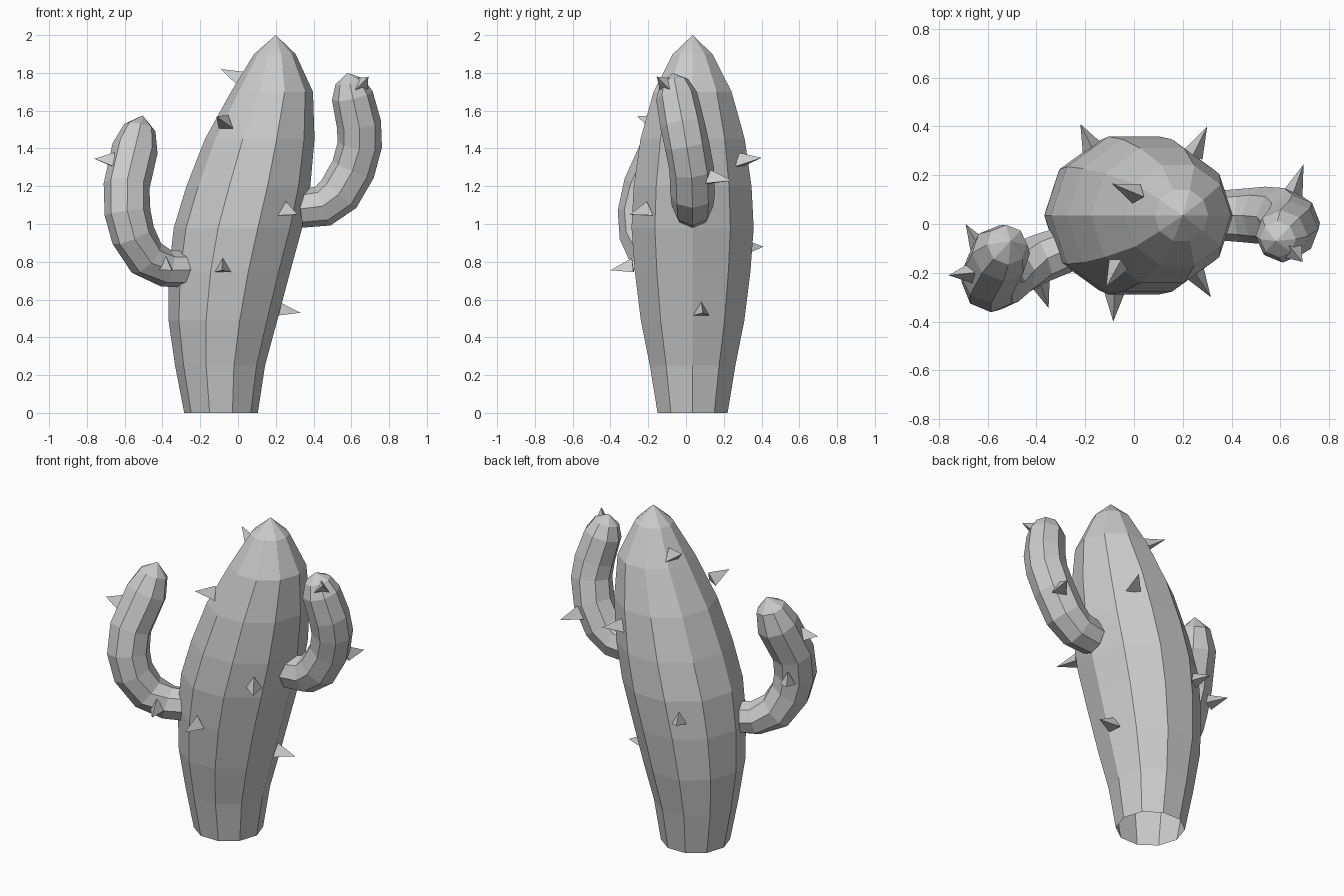
import bpy, bmesh, math
from mathutils import Vector

old = bpy.data.objects.get("Cube")
if old:
    bpy.data.objects.remove(old, do_unlink=True)

GREY = (0.6, 0.6, 0.6, 1)
mat = bpy.data.materials.new("cactus grey")
mat.use_nodes = True
mat.diffuse_color = GREY
mat.node_tree.nodes["Principled BSDF"].inputs["Base Color"].default_value = GREY


def finish(name, bm):
    bmesh.ops.recalc_face_normals(bm, faces=bm.faces)
    mesh = bpy.data.meshes.new(name)
    bm.to_mesh(mesh)
    bm.free()
    mesh.materials.append(mat)
    bpy.context.collection.objects.link(bpy.data.objects.new(name, mesh))


def tube(name, path, sides, upright=False):
    """Faceted tube through (x, y, z, radius) rings; the last point is the tip."""
    bm = bmesh.new()
    points = [Vector(p[:3]) for p in path]
    rings = []
    for i, p in enumerate(path[:-1]):
        along = (points[i + 1] - points[max(i - 1, 0)]).normalized()
        if upright:
            along = Vector((0, 0, 1))
        v = along.cross(Vector((1, 0, 0)) if upright else Vector((0, 1, 0))).normalized()
        u = v.cross(along)
        ring = []
        for k in range(sides):
            a = math.tau * k / sides
            ring.append(bm.verts.new(points[i] + p[3] * (u * math.cos(a) + v * math.sin(a))))
        rings.append(ring)
    tip = bm.verts.new(points[-1])
    for k in range(sides):
        n = (k + 1) % sides
        for low, high in zip(rings, rings[1:]):
            bm.faces.new((low[k], low[n], high[n], high[k]))
        bm.faces.new((rings[-1][k], rings[-1][n], tip))
    finish(name, bm)


def spike(name, base, tip):
    """Three-sided thorn, sunk a little into the surface."""
    base, tip = Vector(base), Vector(tip)
    along = tip - base
    bm = bmesh.new()
    bmesh.ops.create_cone(bm, cap_ends=True, segments=3, radius1=0.05, radius2=0,
                          depth=along.length)
    turn = along.to_track_quat("Z", "Y").to_matrix()
    for v in bm.verts:
        v.co = turn @ v.co + (base + tip) / 2
    finish(name, bm)


# Leaning trunk, open underneath: height, centre x, radius
trunk = [(0, -.09, .195), (.25, -.095, .238), (.49, -.08, .288), (.75, -.045, .322),
         (.98, 0, .34), (1.2, .055, .328), (1.45, .115, .29), (1.7, .18, .217), (1.9, .195, .11),
         (2, .2, 0)]
tube("trunk", [(x, .035, z, r) for z, x, r in trunk], 10, upright=True)

# Curved arms
tube("right_arm", [(-.27, -.1, .76, .095), (-.38, -.14, .765, .1), (-.485, -.19, .82, .11),
                   (-.555, -.235, .94, .118), (-.585, -.24, 1.06, .122),
                   (-.59, -.21, 1.2, .122), (-.545, -.12, 1.4, .122),
                   (-.52, -.085, 1.51, .085), (-.505, -.07, 1.575, 0)], 8)
tube("left_arm", [(.33, .035, 1.08, .1), (.45, .035, 1.095, .11), (.535, .035, 1.16, .118),
                  (.61, .03, 1.29, .118), (.645, .005, 1.42, .118), (.64, -.02, 1.53, .118),
                  (.605, -.05, 1.68, .11), (.59, -.062, 1.755, .075), (.58, -.07, 1.8, 0)], 8)

# Thorns: base, tip
thorns = [((.02, .12, 1.76), (-.09, .165, 1.82)),
          ((-.06, -.16, 1.53), (-.115, -.26, 1.57)),
          ((.25, -.2, 1.07), (.315, -.3, 1.05)),
          ((-.08, -.28, .77), (-.085, -.4, .755)),
          ((.21, .08, .54), (.33, .09, .53)),
          ((.24, .28, 1.33), (.3, .4, 1.35)),
          ((-.17, .31, .87), (-.22, .41, .88)),
          ((-.66, -.2, 1.33), (-.76, -.21, 1.345)),
          ((-.385, -.24, .78), (-.35, -.345, .755)),
          ((-.63, -.1, 1.08), (-.69, 0, 1.09)),
          ((.645, -.1, 1.73), (.69, -.155, 1.78)),
          ((.65, .12, 1.24), (.695, .245, 1.23))]
for i, (base, tip) in enumerate(thorns):
    spike(f"thorn_{i + 1}", base, tip)
